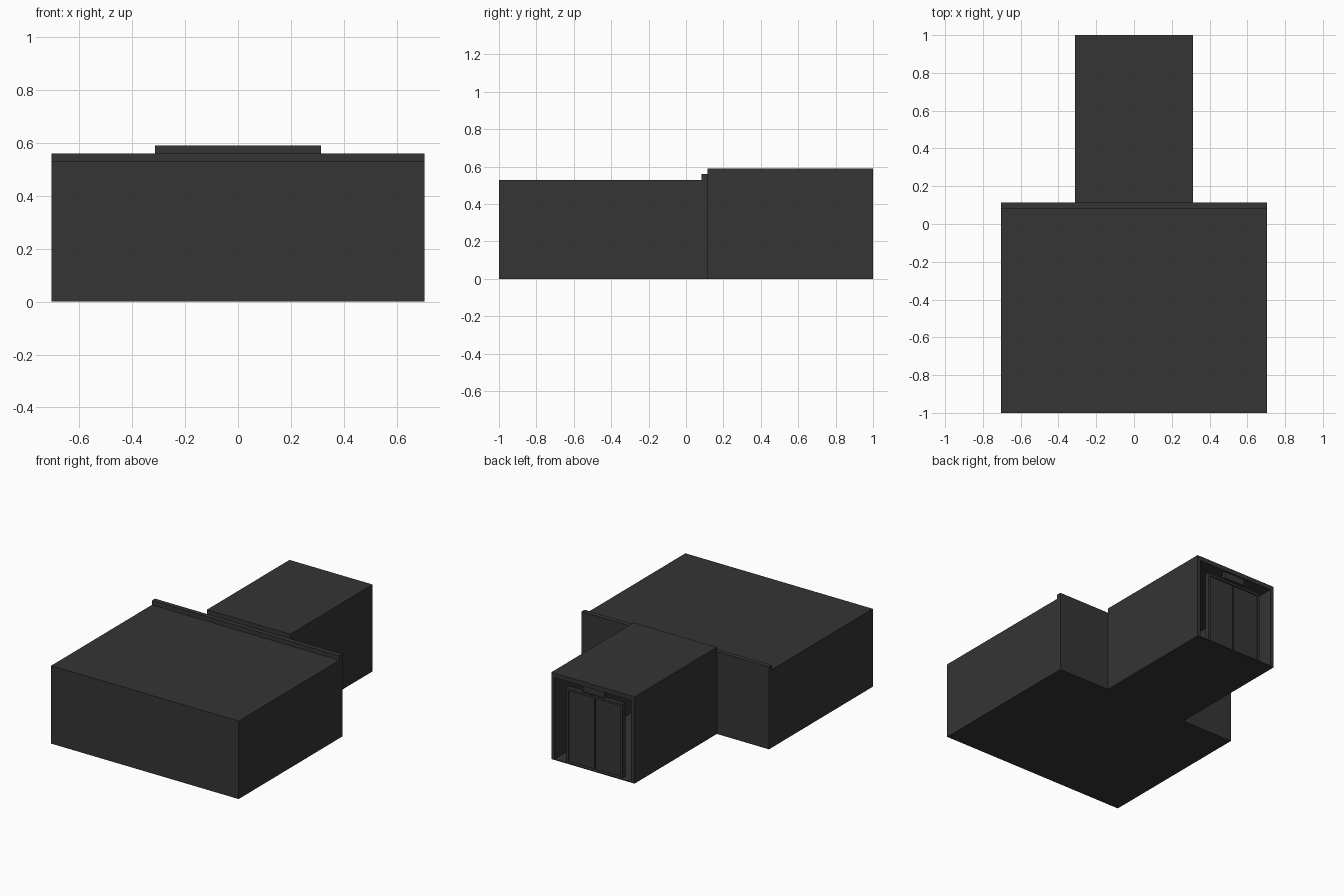
import bpy

if "Cube" in bpy.data.objects:
    bpy.data.objects.remove(bpy.data.objects["Cube"])

# One flat charcoal colour for the whole building
charcoal = bpy.data.materials.new("charcoal")
charcoal.diffuse_color = (0.035, 0.035, 0.035, 1)
charcoal.use_nodes = True
charcoal.node_tree.nodes["Principled BSDF"].inputs["Base Color"].default_value = charcoal.diffuse_color


def box(name, x, y, z):
    """Axis-aligned box from (min, max) ranges."""
    verts = [(a, b, c) for a in x for b in y for c in z]
    faces = [(0, 1, 3, 2), (4, 6, 7, 5), (0, 4, 5, 1),
             (2, 3, 7, 6), (0, 2, 6, 4), (1, 5, 7, 3)]
    mesh = bpy.data.meshes.new(name)
    mesh.from_pydata(verts, [], faces)
    mesh.materials.append(charcoal)
    obj = bpy.data.objects.new(name, mesh)
    bpy.context.collection.objects.link(obj)
    return obj


def pair(name, x, y, z):
    """The same box on both sides of the centre line."""
    box(name + "_right", x, y, z)
    box(name + "_left", (-x[1], -x[0]), y, z)


T = 0.03             # wall thickness
F = 0.006            # floor thickness
W, C = 0.705, 0.313  # half widths of hall and corridor
Y0, Y1 = 0.083, 0.115

# Main hall: floor, roof and walls
box("hall_floor", (-W, W), (-1, Y1), (0, F))
box("hall_roof", (-W, W), (-1, Y0), (0.5, 0.53))
box("hall_front_wall", (-W, W), (-1, -1 + T), (F, 0.5))
pair("hall_side_wall", (W - T, W), (-1 + T, Y0), (F, 0.5))

# Taller rear wall of the hall, open towards the corridor
pair("hall_rear_wall", (C - T, W), (Y0, Y1), (F, 0.56))
box("corridor_lintel", (-C + T, C - T), (Y0, Y1), (0.5, 0.56))

# Corridor, open at its far end
box("corridor_floor", (-C, C), (Y1, 1), (0, F))
box("corridor_roof", (-C, C), (Y1, 1), (0.56, 0.59))
pair("corridor_wall", (C - 0.025, C), (Y1, 1), (F, 0.56))

# Sliding doors in a free-standing frame
pair("door_jamb", (0.195, 0.212), (0.955, 0.985), (F, 0.49))
box("door_header", (-0.212, 0.212), (0.955, 0.985), (0.49, 0.505))
pair("door_leaf", (0.004, 0.195), (0.96, 0.977), (F, 0.49))
box("door_seam", (-0.004, 0.004), (0.96, 0.967), (F, 0.49))

# Indicator panel above the doors
box("indicator_panel", (-0.08, 0.08), (0.965, 0.99), (0.515, 0.56))
